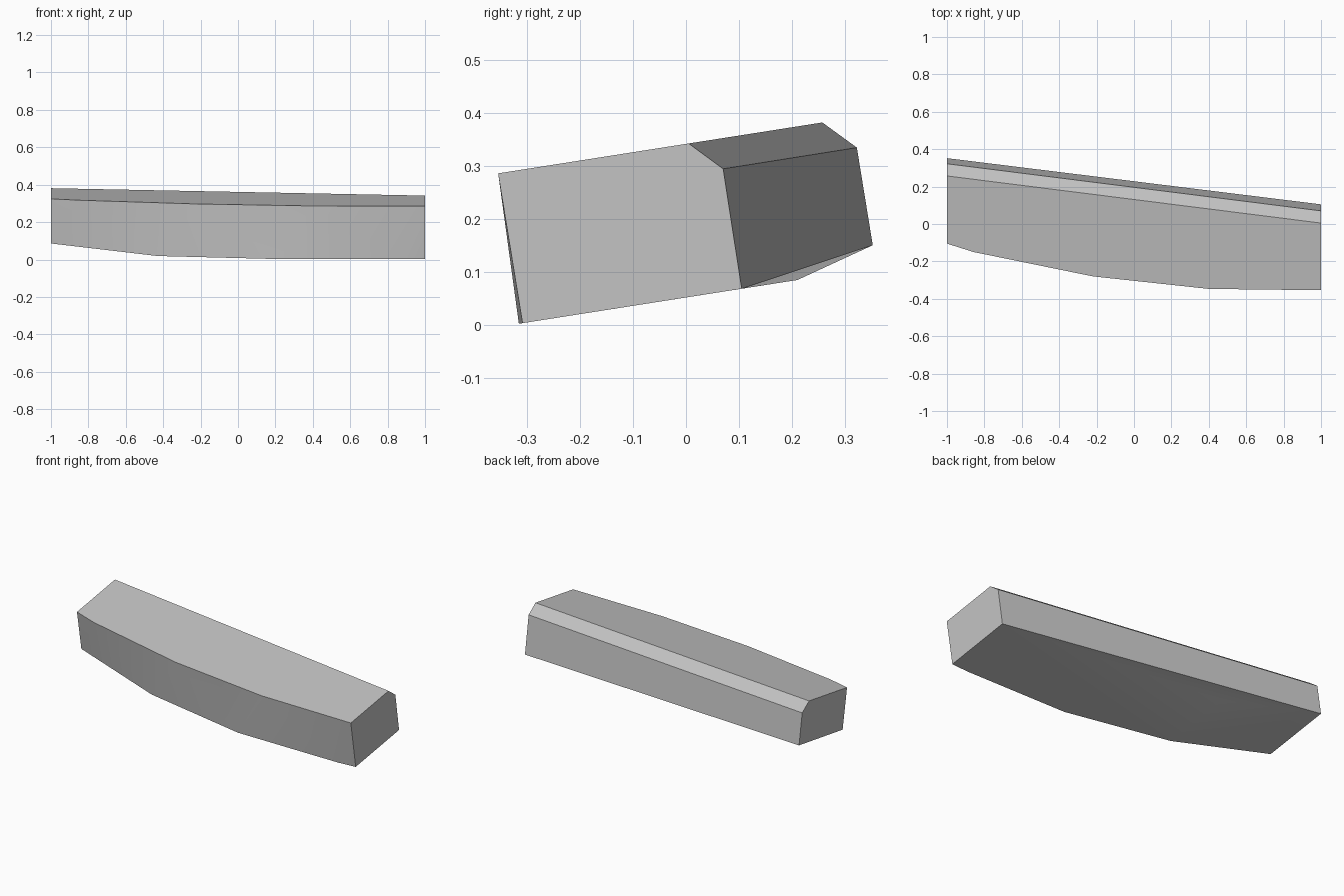
import bpy
import bmesh
import math

cube = bpy.data.objects.get("Cube")
if cube:
    bpy.data.objects.remove(cube, do_unlink=True)

SLOPE = 0.157  # the whole bar leans up towards the back


def on_top(x, y):
    return (x, y, 0.341 + SLOPE * y)


def on_base(x, y):
    return (x, y, 0.0515 + SLOPE * y)


bm = bmesh.new()


def verts(points):
    return [bm.verts.new(p) for p in points]


# Curved front: upper and lower edges, from the left end to the right end
upper = verts(on_top(x, y) for x, y in
              [(1, -0.354), (0.4, -0.347), (-0.22, -0.28), (-0.857, -0.15), (-1, -0.105)])
lower = verts([on_base(x, y) for x, y in
               [(1, -0.308), (0.89, -0.315), (0.22, -0.313), (-0.43, -0.208)]]
              + [(-1, -0.063, 0.086)])

# Straight back: bevel and wall lines, each a left and right end
bevel_top = verts([on_top(1, 0.005), on_top(-1, 0.257)])
bevel_low = verts([(1, 0.07, 0.294), (-1, 0.322, 0.334)])
back_low = verts([(1, 0.105, 0.068), (-1, 0.352, 0.15)])
base_knee = bm.verts.new(on_base(-0.43, 0.21))

# Top, bevel, back wall and the two ends
bm.faces.new(upper + bevel_top[::-1])
for a, b in ((bevel_top, bevel_low), (bevel_low, back_low)):
    bm.faces.new([a[0], a[1], b[1], b[0]])
for end, i in ((0, 0), (-1, 1)):
    bm.faces.new([upper[end], bevel_top[i], bevel_low[i], back_low[i], lower[end]])

# Underside: flat part, lifted right end and the strip up to the back edge
bm.faces.new(lower[:4] + [base_knee, back_low[0]])
bm.faces.new([lower[3], lower[4], back_low[1], base_knee])
bm.faces.new([base_knee, back_low[1], back_low[0]])

# Front wall: triangles zipped between the two edges
u = w = 0
while u < len(upper) - 1 or w < len(lower) - 1:
    step_lower = u == len(upper) - 1 or (
        w < len(lower) - 1 and lower[w + 1].co.x >= upper[u + 1].co.x)
    new = lower[w + 1] if step_lower else upper[u + 1]
    bm.faces.new([upper[u], lower[w], new])
    if step_lower:
        w += 1
    else:
        u += 1

bmesh.ops.recalc_face_normals(bm, faces=bm.faces)
mesh = bpy.data.meshes.new("angled_bar")
bm.to_mesh(mesh)
bm.free()
bar = bpy.data.objects.new("angled_bar", mesh)
bpy.context.collection.objects.link(bar)

# Plain grey material
grey = bpy.data.materials.new("light_grey")
grey.use_nodes = True
colour = (0.55, 0.55, 0.55, 1)
grey.diffuse_color = colour
grey.node_tree.nodes["Principled BSDF"].inputs["Base Color"].default_value = colour
mesh.materials.append(grey)

# Soft shading over the shallow bends, sharp main edges
bpy.ops.object.select_all(action="DESELECT")
bar.select_set(True)
bpy.context.view_layer.objects.active = bar
bpy.ops.object.shade_smooth_by_angle(angle=math.radians(30))
